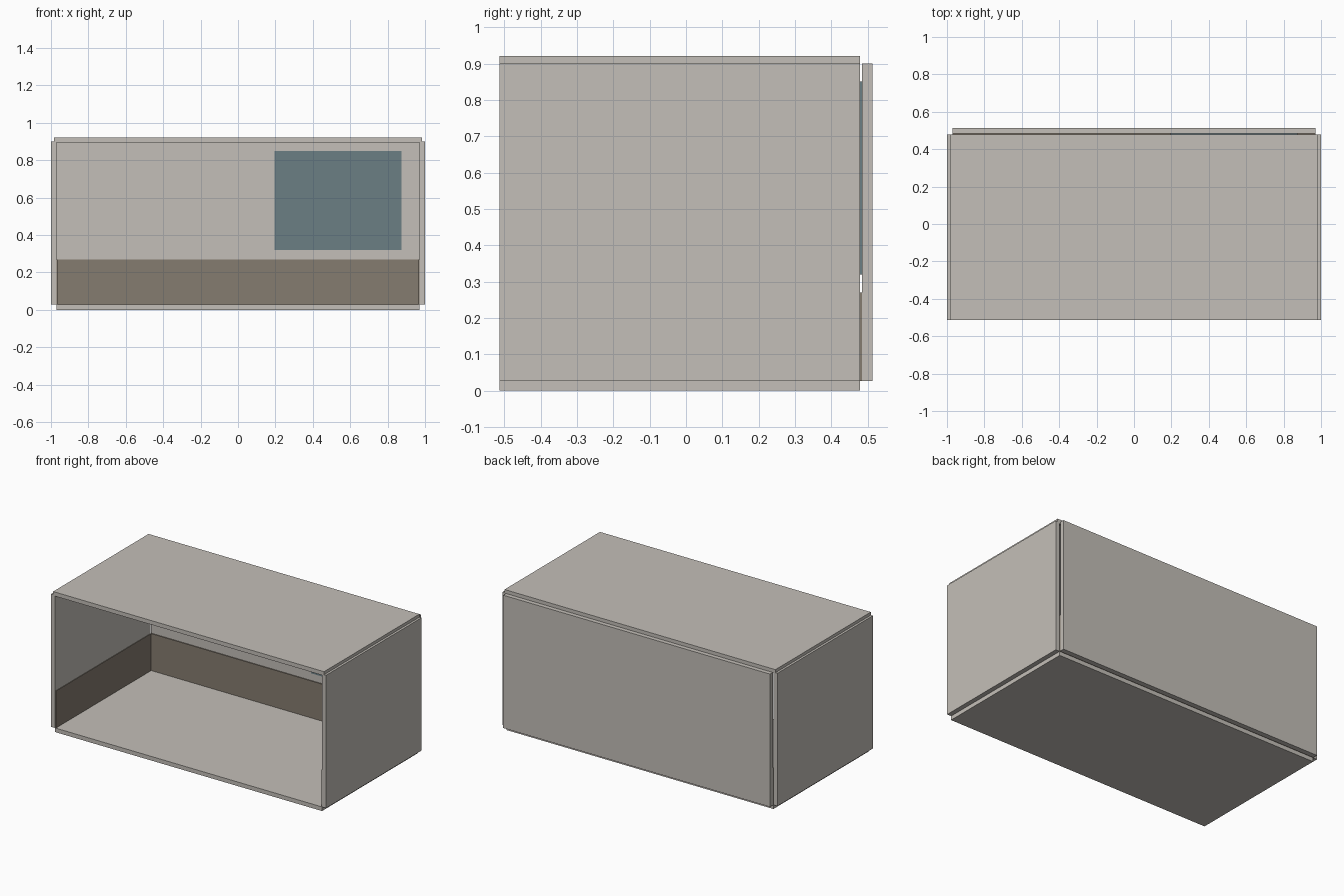
import bpy

cube = bpy.data.objects.get("Cube")
if cube:
    bpy.data.objects.remove(cube, do_unlink=True)


def material(name, rgb):
    mat = bpy.data.materials.new(name)
    mat.use_nodes = True
    color = (*rgb, 1.0)
    mat.diffuse_color = color
    mat.node_tree.nodes["Principled BSDF"].inputs["Base Color"].default_value = color
    return mat


plaster = material("warm grey plaster", (0.55, 0.52, 0.48))
wood = material("brown panelling", (0.235, 0.20, 0.16))
glass = material("blue grey glass", (0.148, 0.21, 0.23))


def box(name, x, y, z, mat):
    """Box given by its (low, high) extent on each axis."""
    spans = (x, y, z)
    bpy.ops.mesh.primitive_cube_add(size=1, location=[sum(s) / 2 for s in spans])
    obj = bpy.context.object
    obj.name = name
    obj.scale = [s[1] - s[0] for s in spans]
    bpy.ops.object.transform_apply(location=False, rotation=False, scale=True)
    obj.data.materials.append(mat)
    return obj


FRONT, BACK = -0.513, 0.478
HALF = 0.97
WALL_Z = (0.027, 0.9)
PANEL_Z = (0.027, 0.27)

# Floor, ceiling and back wall of the open room
box("floor", (-HALF, HALF), (FRONT, BACK), (0, 0.027), plaster)
box("ceiling", (-0.985, 0.985), (FRONT, BACK), (0.893, 0.92), plaster)
box("back_wall", (-HALF, HALF), (0.484, 0.513), WALL_Z, plaster)

# Side walls with low panelling on their inner faces
for side, s in (("left", 1), ("right", -1)):
    box(side + "_wall", sorted((s * HALF, s)), (FRONT, BACK), WALL_Z, plaster)
    box(side + "_panelling", sorted((s * 0.966, s * (HALF + 0.002))),
        (FRONT + 0.001, BACK), PANEL_Z, wood)

# Panelling and window on the back wall
box("back_panelling", (-HALF, HALF), (BACK, 0.486), PANEL_Z, wood)
box("window", (0.195, 0.873), (BACK, 0.4845), (0.32, 0.85), glass)
